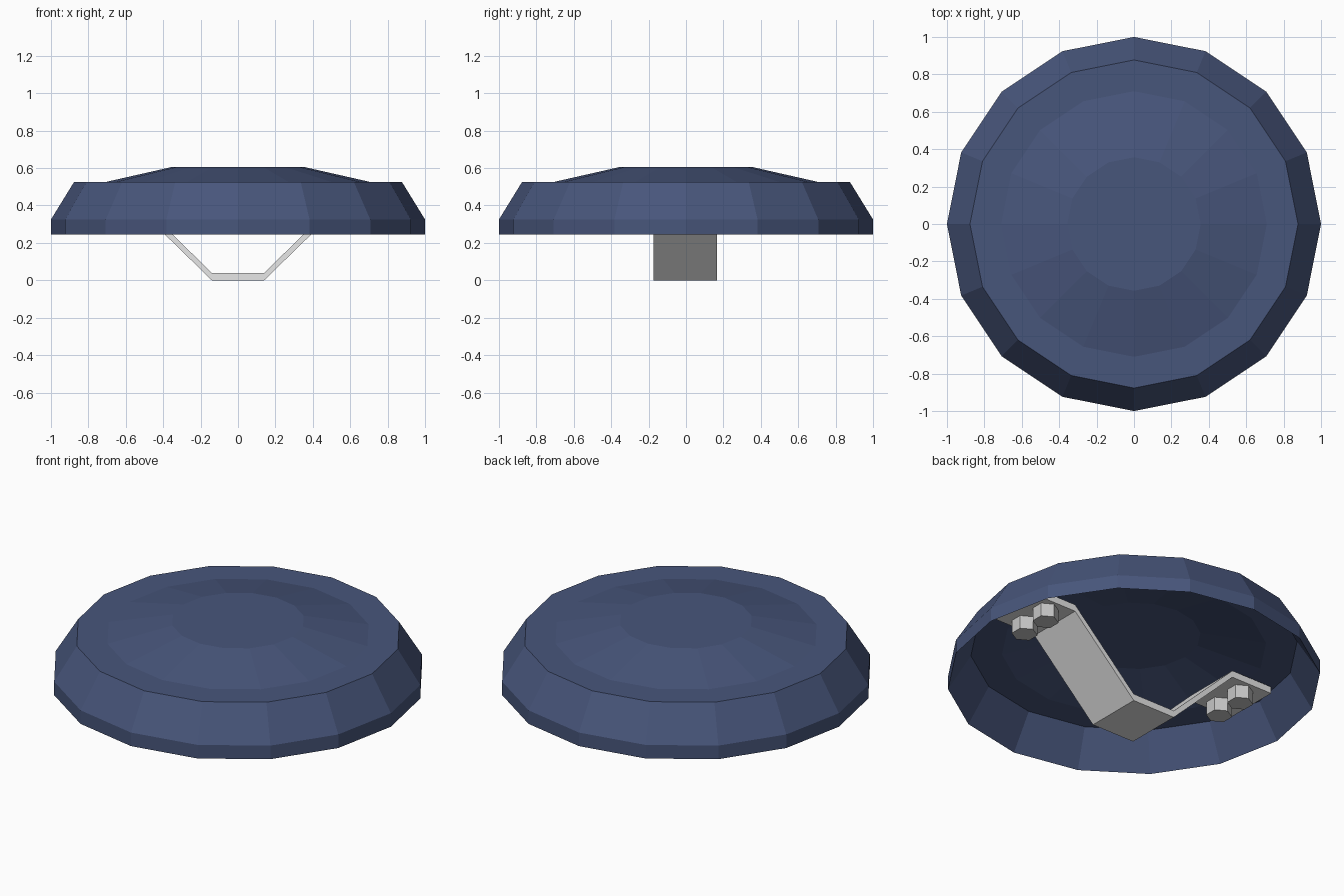
import bpy
import bmesh
from math import cos, sin, pi

default_cube = bpy.data.objects.get("Cube")
if default_cube:
    bpy.data.objects.remove(default_cube, do_unlink=True)


def make_material(name, color):
    mat = bpy.data.materials.new(name)
    mat.use_nodes = True
    mat.diffuse_color = color
    mat.node_tree.nodes["Principled BSDF"].inputs["Base Color"].default_value = color
    return mat


def finish(name, bm, mat):
    mesh = bpy.data.meshes.new(name)
    bm.to_mesh(mesh)
    bm.free()
    mesh.materials.append(mat)
    obj = bpy.data.objects.new(name, mesh)
    bpy.context.collection.objects.link(obj)
    return obj


blue = make_material("slate blue", (0.064, 0.092, 0.198, 1))
light_grey = make_material("light grey", (0.8, 0.8, 0.8, 1))
bolt_grey = make_material("bolt grey", (0.57, 0.57, 0.57, 1))

# Sixteen-sided cap: sloped wall, flat ledge and low dome, with a parallel underside
SIDES = 16
SHELL = 0.08
underside = [(1, 0.245), (0.877, 0.445), (0.71, 0.445), (0.357, 0.525)]
top = [(r, z + SHELL) for r, z in underside]
bm = bmesh.new()
rings = []
for radius, z in underside[::-1] + top:
    angles = [2 * pi * i / SIDES for i in range(SIDES)]
    rings.append([bm.verts.new((radius * cos(a), radius * sin(a), z)) for a in angles])
for low, high in zip(rings, rings[1:]):
    for i in range(SIDES):
        j = (i + 1) % SIDES
        bm.faces.new((low[i], low[j], high[j], high[i]))
bm.faces.new(rings[0][::-1])
bm.faces.new(rings[-1])
finish("cap_shell", bm, blue)

# Bent strap: flange, slope, foot, slope, flange
THICK = 0.04
FRONT, BACK = -0.175, 0.165
half = [(0.14, 0), (0.55, 0.4), (0.82, 0.4)]
path = [(-x, z) for x, z in reversed(half)] + half
outline = path + [(x, z + THICK) for x, z in reversed(path)]
bm = bmesh.new()
side = bm.faces.new([bm.verts.new((x, FRONT, z)) for x, z in outline])
extruded = bmesh.ops.extrude_face_region(bm, geom=[side], use_keep_orig=True)
moved = [v for v in extruded["geom"] if isinstance(v, bmesh.types.BMVert)]
bmesh.ops.translate(bm, verts=moved, vec=(0, BACK - FRONT, 0))
bmesh.ops.recalc_face_normals(bm, faces=bm.faces)
finish("bracket_strap", bm, light_grey)

# Hexagonal bolt heads hanging under both flanges
for x, x_name in ((-0.675, "right"), (0.685, "left")):
    for y, y_name in ((-0.095, "front"), (0.08, "back")):
        bm = bmesh.new()
        bmesh.ops.create_cone(bm, cap_ends=True, segments=6,
                              radius1=0.07, radius2=0.07, depth=0.08)
        bolt = finish(f"bolt_{x_name}_{y_name}", bm, bolt_grey)
        bolt.location = (x, y, 0.362)
